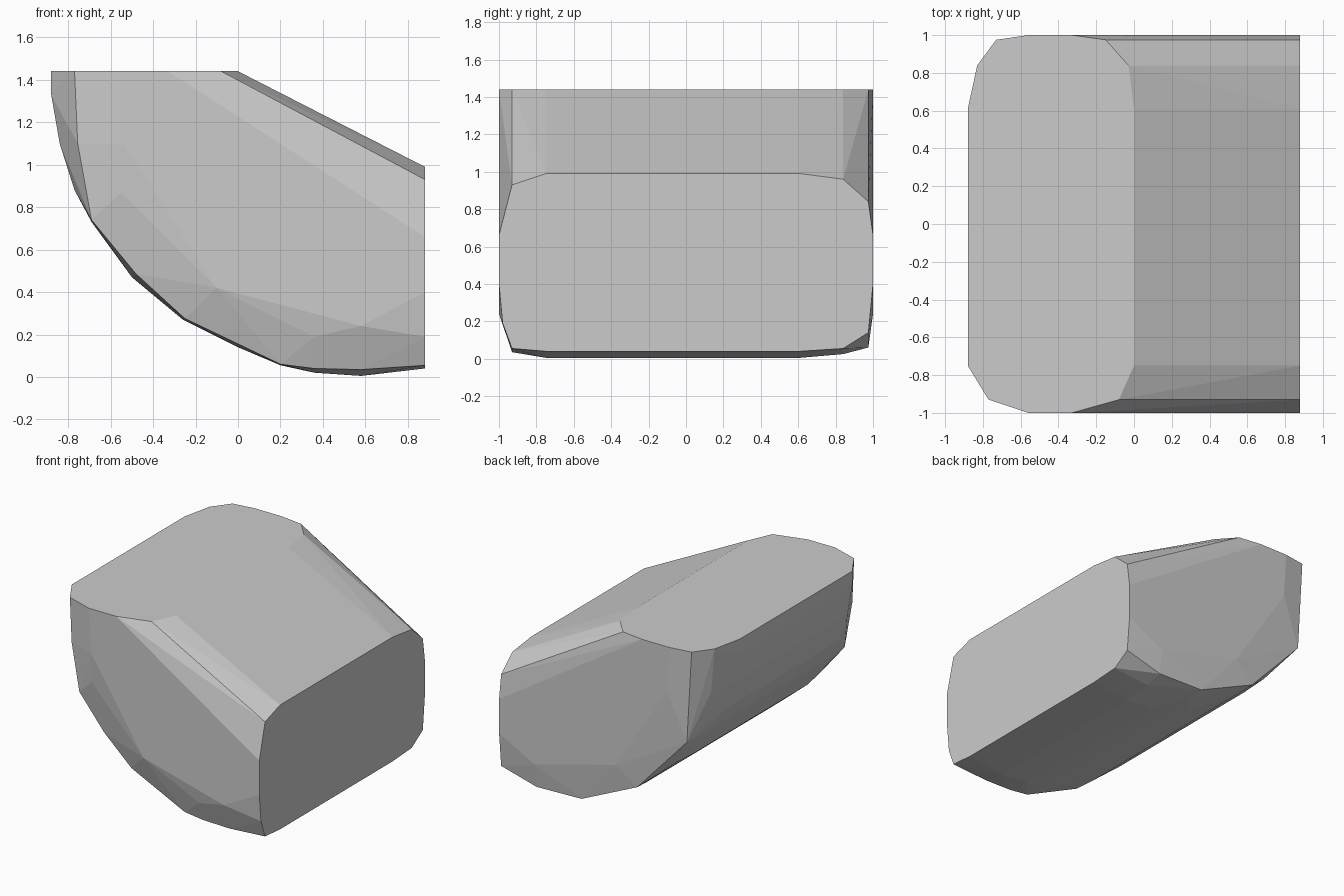
import bpy, bmesh, math

if "Cube" in bpy.data.objects:
    bpy.data.objects.remove(bpy.data.objects["Cube"])

# Side profiles (x, z): each is a slice of the block at one or more depths y
full = [(-.88, 1.44), (-.88, 1.33), (-.84, 1.1), (-.77, .88), (-.69, .73),
        (-.5, .47), (-.26, .27), (0, .14), (.2, .055), (.36, .02), (.58, .005),
        (.88, .04), (.88, .99), (0, 1.44)]
front_edge = [(-.77, 1.44), (-.755, 1.1), (-.69, .74), (-.48, .485), (-.25, .275),
              (.2, .06), (.36, .04), (.58, .035), (.88, .055), (.88, .93), (-.08, 1.44)]
back_round = [(-.83, 1.44), (-.8, 1.1), (-.69, .735), (-.49, .475), (-.26, .272),
              (.2, .057), (.58, .025), (.88, .055), (.88, .96), (-.03, 1.44)]
back_edge = [(-.73, 1.44), (-.69, .74), (-.27, .285), (.2, .07), (.58, .06),
             (.88, .14), (.88, .84), (-.15, 1.44)]
cheek = [(-.55, .87), (.36, .19), (.88, .19)]
flat_side = [(-.56, 1.44), (-.54, 1.1), (-.1, .42), (.58, .24), (.88, .4),
             (.88, .66), (-.33, 1.44)]

slices = [(-1, flat_side), (-.98, cheek), (-.93, front_edge), (-.75, full),
          (.61, full), (.84, back_round), (.975, back_edge), (.98, cheek), (1, flat_side)]

# Faceted body: convex skin over all slices
bm = bmesh.new()
for y, profile in slices:
    for x, z in profile:
        bm.verts.new((x, y, z))
hull = bmesh.ops.convex_hull(bm, input=bm.verts[:])
inner = {g for g in hull["geom_interior"] + hull["geom_unused"]
         if isinstance(g, bmesh.types.BMVert)}
bmesh.ops.delete(bm, geom=list(inner), context='VERTS')
bmesh.ops.dissolve_limit(bm, angle_limit=math.radians(1),
                         verts=bm.verts[:], edges=bm.edges[:])
bmesh.ops.recalc_face_normals(bm, faces=bm.faces[:])

mesh = bpy.data.meshes.new("faceted_block")
bm.to_mesh(mesh)
bm.free()
block = bpy.data.objects.new("faceted_block", mesh)
bpy.context.collection.objects.link(block)
